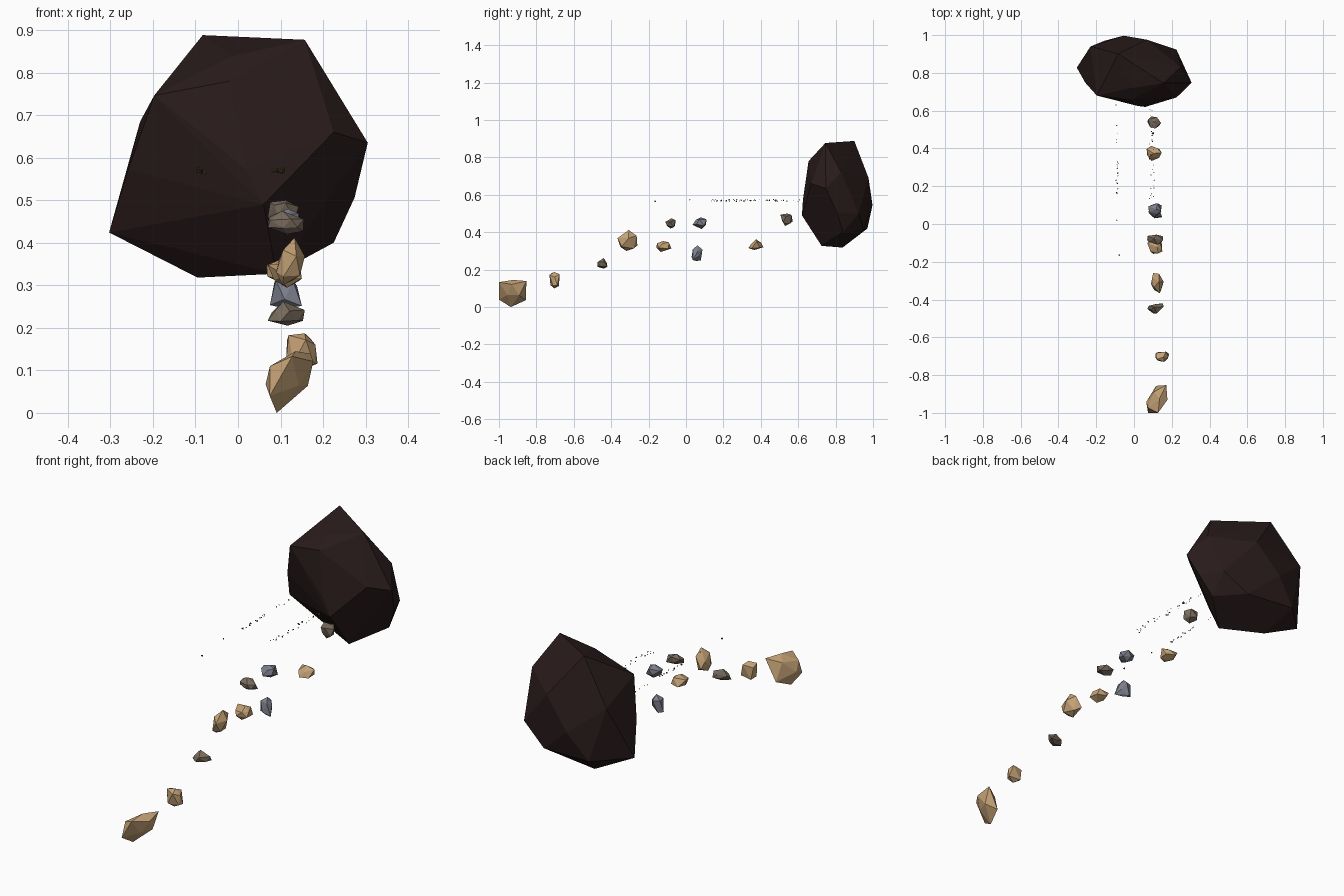
import bpy, bmesh, random
from mathutils import Vector

if "Cube" in bpy.data.objects:
    bpy.data.objects.remove(bpy.data.objects["Cube"])

random.seed(4)


def material(name, rgb):
    m = bpy.data.materials.new(name)
    m.diffuse_color = (*rgb, 1)
    m.use_nodes = True
    m.node_tree.nodes["Principled BSDF"].inputs["Base Color"].default_value = m.diffuse_color
    return m


DARK = material("dark_stone", (0.022, 0.011, 0.011))
TAN = material("tan_stone", (0.55, 0.36, 0.18))
BROWN = material("brown_stone", (0.19, 0.15, 0.11))
BLUE = material("blue_grey_stone", (0.20, 0.21, 0.26))
OLIVE = material("olive_dust", (0.09, 0.07, 0.025))


def finish(bm, name, mat):
    bmesh.ops.recalc_face_normals(bm, faces=bm.faces)
    me = bpy.data.meshes.new(name)
    bm.to_mesh(me)
    bm.free()
    me.materials.append(mat)
    ob = bpy.data.objects.new(name, me)
    bpy.context.collection.objects.link(ob)
    return ob


def hull(points, name, mat):
    bm = bmesh.new()
    for p in points:
        bm.verts.new(p)
    res = bmesh.ops.convex_hull(bm, input=bm.verts)
    loose = [v for v in bm.verts if not v.link_faces]
    bmesh.ops.delete(bm, geom=loose, context='VERTS')
    return finish(bm, name, mat)


# Large dark boulder at the back
hull([(-0.083, 0.90, 0.888), (0.157, 0.745, 0.877), (-0.014, 0.72, 0.838),
      (0.225, 0.67, 0.66), (0.305, 0.748, 0.635), (0.246, 0.83, 0.722),
      (0.274, 0.807, 0.506), (0.225, 0.84, 0.40), (0.09, 0.725, 0.327),
      (-0.095, 0.837, 0.318), (-0.303, 0.828, 0.424), (-0.258, 0.748, 0.572),
      (-0.197, 0.68, 0.746), (0.06, 0.62, 0.49), (0.02, 0.625, 0.572),
      (-0.23, 0.94, 0.685), (-0.055, 0.997, 0.545), (0.066, 0.976, 0.69),
      (0.225, 0.923, 0.50), (-0.156, 0.97, 0.42), (0.10, 0.95, 0.41),
      (-0.02, 0.655, 0.78)], "boulder", DARK)


def rock(name, mat, lo, hi, lean_z=0, lean_y=0):
    """Jittered icosahedron, leaned sideways and fitted to a box."""
    bm = bmesh.new()
    bmesh.ops.create_icosphere(bm, subdivisions=1, radius=1)
    pts = []
    for v in bm.verts:
        p = v.co * random.uniform(0.85, 1.15)
        p += Vector([random.uniform(-0.2, 0.2) for _ in range(3)])
        p.x += lean_z * p.z + lean_y * p.y
        pts.append(p)
    bm.free()
    a = [min(p[i] for p in pts) for i in range(3)]
    b = [max(p[i] for p in pts) for i in range(3)]
    fitted = [[lo[i] + (p[i] - a[i]) / (b[i] - a[i]) * (hi[i] - lo[i])
               for i in range(3)] for p in pts]
    hull(fitted, name, mat)


# Chain of small floating rocks, front to back
rock("front_rock", TAN, (0.065, -1.0, 0), (0.177, -0.853, 0.145), 0.4, 0.3)
rock("rock_2", TAN, (0.113, -0.73, 0.10), (0.187, -0.676, 0.187))
rock("rock_3", BROWN, (0.07, -0.473, 0.205), (0.157, -0.42, 0.262), -0.2)
rock("rock_4", TAN, (0.09, -0.366, 0.30), (0.157, -0.26, 0.412), 0.4)
rock("rock_5", TAN, (0.07, -0.158, 0.294), (0.15, -0.078, 0.353))
rock("rock_6", BROWN, (0.07, -0.11, 0.42), (0.155, -0.056, 0.475))
rock("rock_7", BLUE, (0.075, 0.035, 0.417), (0.147, 0.11, 0.48))
rock("rock_8", BLUE, (0.075, 0.03, 0.246), (0.15, 0.088, 0.33))
rock("rock_9", TAN, (0.067, 0.334, 0.305), (0.147, 0.414, 0.363))
rock("rock_10", BROWN, (0.07, 0.505, 0.433), (0.143, 0.57, 0.50))


def dust(name, specks):
    bm = bmesh.new()
    for x, y, z, r in specks:
        new = bmesh.ops.create_icosphere(bm, subdivisions=1, radius=r)["verts"]
        for v in new:
            v.co = v.co * random.uniform(0.7, 1.2) + Vector((x, y, z))
    finish(bm, name, OLIVE)


# Two thin trails of dust in front of the boulder
def speck(x, y, spread):
    return (x + random.uniform(-spread, spread), y,
            0.57 + random.uniform(-0.005, 0.005), random.uniform(0.002, 0.004))


left = [speck(-0.09, random.uniform(0.15, 0.64), 0.006) for _ in range(22)]
left += [speck(-0.09, 0.02, 0.003), (-0.078, -0.165, 0.565, 0.005)]
right = [speck(0.095, random.uniform(0.13, 0.63), 0.014) for _ in range(32)]
right += [(0.10, 0.48, 0.57, 0.007)]
dust("left_dust_trail", left)
dust("right_dust_trail", right)
